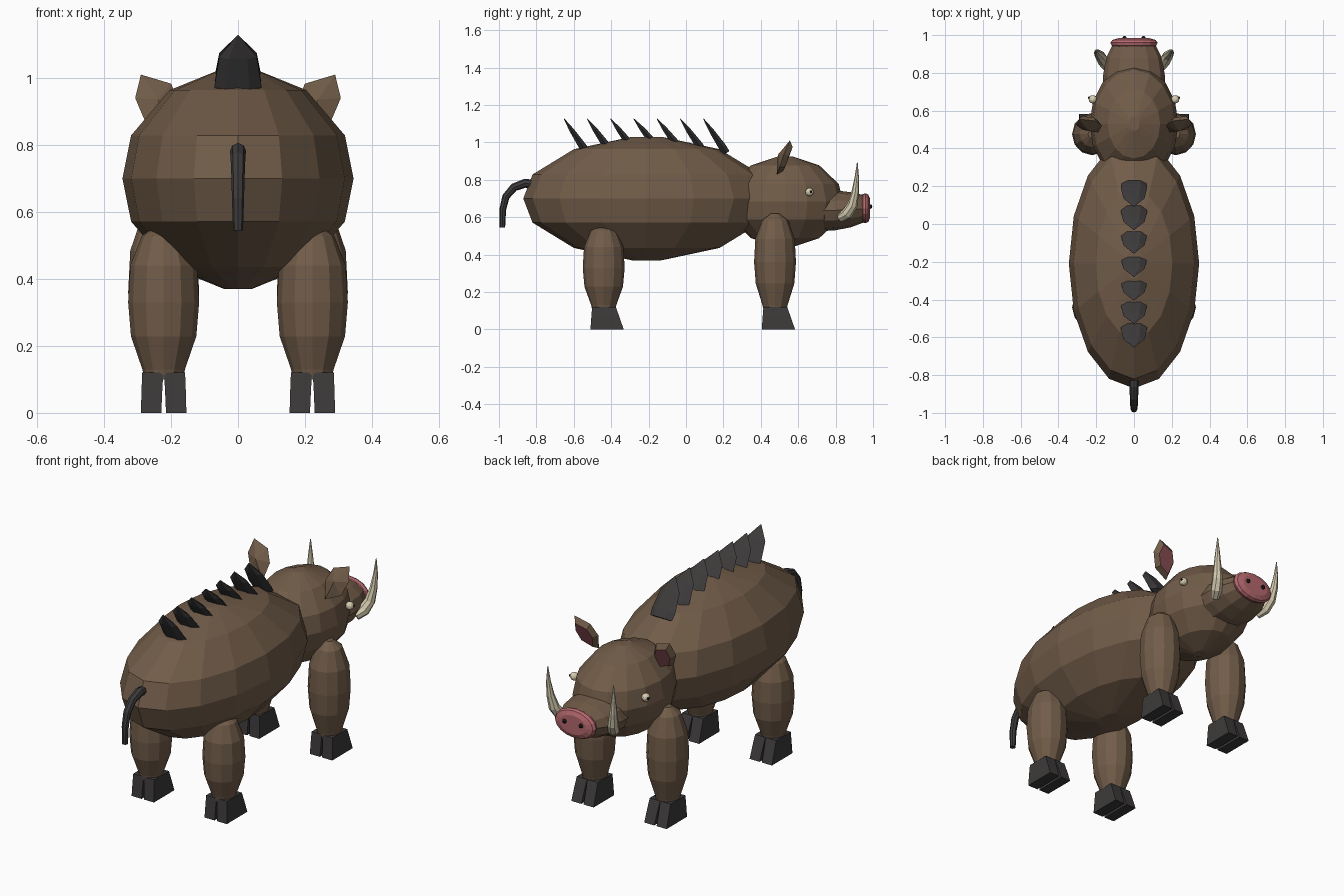
import bpy, math
from mathutils import Vector

if "Cube" in bpy.data.objects:
    bpy.data.objects.remove(bpy.data.objects["Cube"])


def mat(name, r, g, b):
    m = bpy.data.materials.new(name)
    m.diffuse_color = (r, g, b, 1)
    m.use_nodes = True
    m.node_tree.nodes["Principled BSDF"].inputs["Base Color"].default_value = m.diffuse_color
    return m


BROWN = mat("brown hide", 0.165, 0.107, 0.066)
DARK = mat("dark horn", 0.047, 0.043, 0.043)
PINK = mat("pink nose", 0.46, 0.14, 0.155)
EAR = mat("inner ear pink", 0.25, 0.075, 0.085)
CREAM = mat("cream ivory", 0.68, 0.61, 0.44)
BLACK = mat("black", 0.012, 0.011, 0.011)


def make(name, verts, faces, *mats):
    me = bpy.data.meshes.new(name)
    me.from_pydata([tuple(v) for v in verts], [], faces)
    for m in mats:
        me.materials.append(m)
    ob = bpy.data.objects.new(name, me)
    bpy.context.collection.objects.link(ob)
    # consistent outward normals
    import bmesh
    bm = bmesh.new()
    bm.from_mesh(me)
    bmesh.ops.recalc_face_normals(bm, faces=bm.faces)
    bm.to_mesh(me)
    bm.free()
    return ob


def loft(name, rings, m):
    """Skin equal-sized rings of points and cap both ends."""
    n = len(rings[0])
    faces = [(r * n + i, r * n + (i + 1) % n, (r + 1) * n + (i + 1) % n, (r + 1) * n + i)
             for r in range(len(rings) - 1) for i in range(n)]
    faces += [tuple(range(n)), tuple(range((len(rings) - 1) * n, len(rings) * n))]
    return make(name, [v for ring in rings for v in ring], faces, m)


def oval(c, u, v, n):
    c, u, v = Vector(c), Vector(u), Vector(v)
    return [c + u * math.cos(2 * math.pi * i / n) + v * math.sin(2 * math.pi * i / n)
            for i in range(n)]


def lathe(name, c, profile, rx, ry, n, m):
    """Turn (radius, height) pairs about z."""
    return loft(name, [oval((c[0], c[1], c[2] + h), (r * rx, 0, 0), (0, r * ry, 0), n)
                       for r, h in profile], m)


def tube(name, pts, radii, n, m):
    pts = [Vector(p) for p in pts]
    rings = []
    for i, p in enumerate(pts):
        t = (pts[min(i + 1, len(pts) - 1)] - pts[max(i - 1, 0)]).normalized()
        u = t.cross(Vector((1, 0, 0))).normalized()
        rings.append(oval(p, u * radii[i], t.cross(u) * radii[i], n))
    return loft(name, rings, m)


def ball(name, c, r, m, seg=12, rings=8):
    bpy.ops.mesh.primitive_uv_sphere_add(segments=seg, ring_count=rings, radius=1, location=c)
    ob = bpy.context.object
    ob.name = name
    ob.scale = r
    ob.data.materials.append(m)
    return ob


# Body and head: faceted ovals with small flat caps
OVAL = [(0.12, -1), (0.59, -0.8), (0.925, -0.39), (1, 0), (0.925, 0.39), (0.59, 0.8), (0.12, 1)]
lathe("body", (0, -0.21, 0.7), [(r, h * 0.33) for r, h in OVAL], 0.345, 0.66, 16, BROWN)
lathe("head", (0, 0.53, 0.683), [(r, h * 0.243) for r, h in OVAL], 0.235, 0.31, 16, BROWN)

# Snout, nose disc and nostrils
loft("snout", [oval((0, y, z), (rx, 0, 0), (0, 0, rz), 12) for y, z, rx, rz in
               [(0.68, 0.635, 0.165, 0.11), (0.79, 0.637, 0.163, 0.108),
                (0.88, 0.64, 0.148, 0.094), (0.945, 0.645, 0.115, 0.075)]], BROWN)
loft("nose", [oval((0, y, 0.648), (s * 0.125, 0, 0), (0, 0, s * 0.08), 16) for y, s in
              [(0.932, 0.75), (0.945, 0.95), (0.96, 1), (0.974, 0.92), (0.984, 0.65)]], PINK)

for s, side in ((-1, "left"), (1, "right")):
    ball(side + "_nostril", (s * 0.05, 0.984, 0.657), (0.012, 0.012, 0.012), BLACK, 8, 6)

    # Eyes
    ball(side + "_eye", (s * 0.218, 0.66, 0.735), (0.022, 0.022, 0.022), CREAM)
    ball(side + "_pupil", (s * 0.237, 0.668, 0.737), (0.007, 0.007, 0.007), BLACK, 8, 6)

    # Ears: leaf outline with a ridged back and an inset pink front
    outline = [Vector((s * x, y, z)) for x, y, z in
               [(0.19, 0.485, 0.83), (0.275, 0.5, 0.865), (0.307, 0.525, 0.94),
                (0.29, 0.555, 1.01), (0.2, 0.545, 0.983), (0.17, 0.52, 0.92)]]
    mid = sum(outline, Vector()) / 6
    back = mid + Vector((0, -0.03, 0.01))
    front = mid + Vector((0, 0.025, -0.01))
    inner = [front + (p - mid) * 0.72 for p in outline]
    verts = outline + [back] + inner
    faces, slots = [], []
    for i in range(6):
        j = (i + 1) % 6
        faces += [(i, j, 6), (i, j, 7 + j, 7 + i)]
        slots += [0, 0]
    faces.append(tuple(range(7, 13)))
    ear = make(side + "_ear", verts, faces, BROWN, EAR)
    for poly, k in zip(ear.data.polygons, slots + [1]):
        poly.material_index = k

    # Tusks
    tube(side + "_tusk",
         [(s * x, y, z) for x, y, z in
          [(0.14, 0.825, 0.595), (0.163, 0.862, 0.62), (0.18, 0.89, 0.665),
           (0.192, 0.905, 0.735), (0.198, 0.913, 0.81), (0.2, 0.916, 0.893)]],
         [0.024, 0.031, 0.028, 0.02, 0.012, 0.002], 8, CREAM)

    # Legs and cloven hooves
    for part, y, top in (("front", 0.476, 0.62), ("back", -0.44, 0.56)):
        h = top - 0.1
        x = s * 0.222
        lathe(f"{side}_{part}_leg", (x, y, 0.1),
              [(0.54, 0), (0.6, 0.03), (0.92, h * 0.28), (1, h * 0.5), (0.94, h * 0.74),
               (0.62, h * 0.93), (0.2, h)], 0.106, 0.112, 12, BROWN)
        for t in (-1, 1):
            rings = []
            for z, a, b, y0, y1 in ((0, 0.007, 0.068, -0.071, 0.107),
                                    (0.07, 0.004, 0.066, -0.066, 0.083),
                                    (0.12, 0.001, 0.064, -0.062, 0.065)):
                rings.append([(x + t * a, y + y0, z), (x + t * b, y + y0, z),
                              (x + t * b, y + y1, z), (x + t * a, y + y1, z)])
            loft(f"{side}_{part}_hoof_{'inner' if t == -s else 'outer'}", rings, DARK)

# Back bristles: seven flattened, backward-leaning blades
for i in range(7):
    base = Vector((0, 0.205 - i * 0.1242, 0.96 + 0.03 * (1 - abs(i - 3) / 3)))
    tip = Vector((0, base.y - 0.112, 1.127))
    axis = tip - base
    across = axis.cross(Vector((1, 0, 0))).normalized()
    loft(f"bristle_{i + 1}", [oval(base + axis * f, (w, 0, 0), across * d, 6) for f, w, d in
                              [(-0.1, 0.066, 0.022), (0.1, 0.07, 0.024),
                               (0.62, 0.056, 0.015), (1, 0.002, 0.002)]], DARK)

# Tail
tube("tail", [(0, -0.80, 0.775), (0, -0.86, 0.782), (0, -0.92, 0.76), (0, -0.963, 0.71),
              (0, -0.98, 0.64), (0, -0.982, 0.545)],
     [0.024, 0.024, 0.022, 0.02, 0.018, 0.015], 8, DARK)
